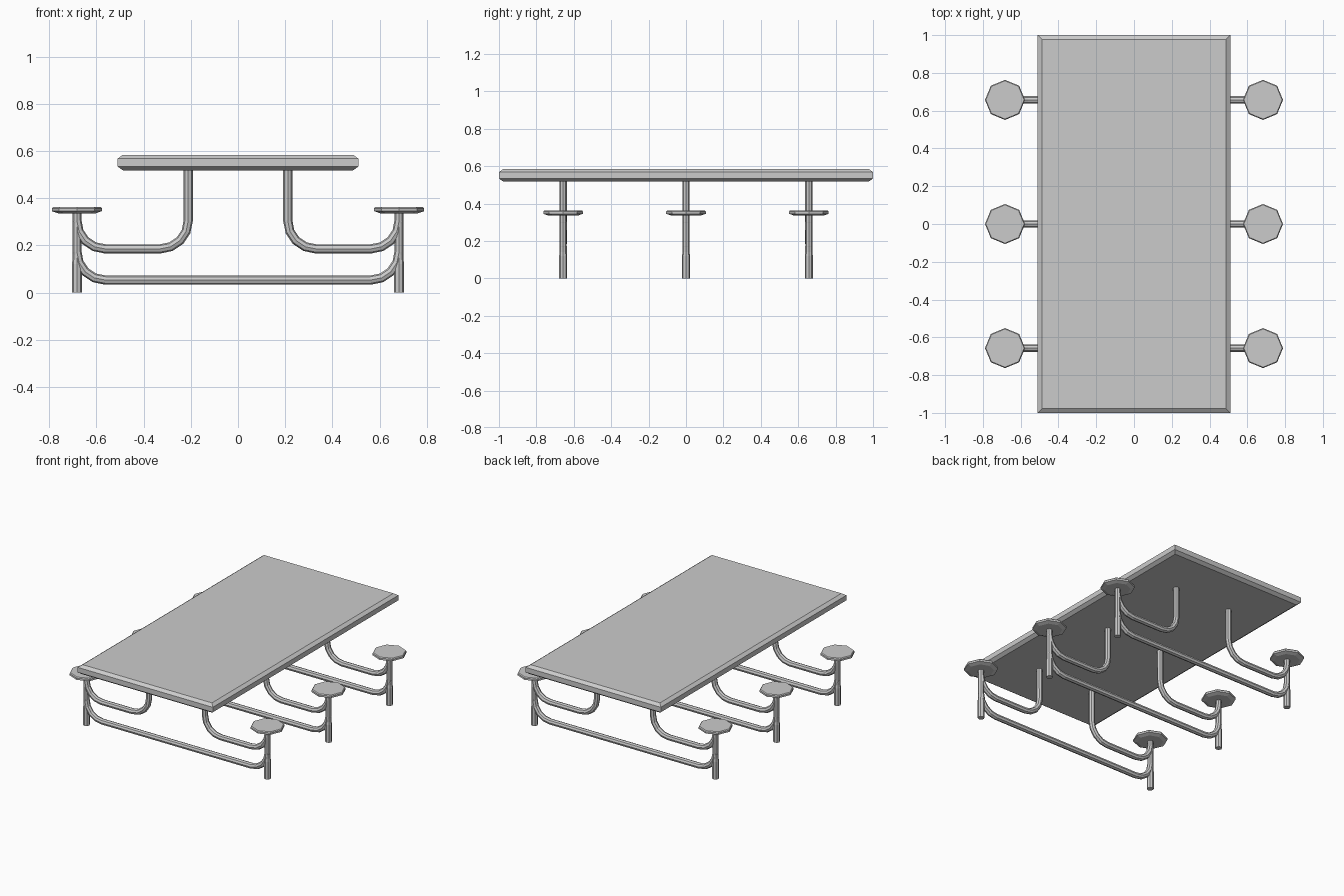
import bpy
from math import sin, cos, pi
from mathutils import Vector

if "Cube" in bpy.data.objects:
    bpy.data.objects.remove(bpy.data.objects["Cube"])

SIDES = 8
FRAME_Y = (-0.657, 0.0, 0.657)
SEAT_X = 0.683


def loft(name, rings):
    """Skin a list of equal-length vertex rings and cap both ends."""
    n = len(rings[0])
    verts = [p for ring in rings for p in ring]
    faces = [(k * n + i, k * n + (i + 1) % n, (k + 1) * n + (i + 1) % n, (k + 1) * n + i)
             for k in range(len(rings) - 1) for i in range(n)]
    faces += [tuple(reversed(range(n))), tuple(range(len(verts) - n, len(verts)))]
    mesh = bpy.data.meshes.new(name)
    mesh.from_pydata(verts, [], faces)
    obj = bpy.data.objects.new(name, mesh)
    bpy.context.collection.objects.link(obj)
    return obj


def lathe(name, x, y, profile):
    return loft(name, [[(x + r * cos(2 * pi * i / SIDES), y + r * sin(2 * pi * i / SIDES), z)
                        for i in range(SIDES)] for r, z in profile])


def tube(name, path, y, radius=0.0195):
    """Sweep an octagon along a path in the xz plane."""
    pts = [Vector((x, y, z)) for x, z in path]
    across = Vector((0, 1, 0))
    rings = []
    for k, p in enumerate(pts):
        tangent = (pts[min(k + 1, len(pts) - 1)] - pts[max(k - 1, 0)]).normalized()
        if 0 < k < len(pts) - 1:
            tangent = ((p - pts[k - 1]).normalized() + (pts[k + 1] - p).normalized()).normalized()
        side = tangent.cross(across)
        rings.append([p + radius * (side * cos(2 * pi * i / SIDES) + across * sin(2 * pi * i / SIDES))
                      for i in range(SIDES)])
    return loft(name, rings)


def arc(cx, cz, start, end, r=0.12, steps=4):
    angles = [start + (end - start) * i / steps for i in range(steps + 1)]
    return [(cx + r * cos(a), cz + r * sin(a)) for a in angles]


# Tabletop with chamfered rim
loft("tabletop", [[(sx * (0.51 - d), sy * (1.0 - d), z)
                   for sx, sy in ((-1, -1), (1, -1), (1, 1), (-1, 1))]
                  for d, z in ((0.022, 0.518), (0, 0.534), (0, 0.568), (0.022, 0.584))])

for y in FRAME_Y:
    # Floor rail, curving up into the posts
    tube("floor_rail", arc(-0.563, 0.173, pi, 1.5 * pi) + arc(0.563, 0.173, 1.5 * pi, 2 * pi), y)
    for s in (-1, 1):
        # Post with thicker foot sleeve
        lathe("post", s * SEAT_X, y,
              [(0.0215, 0), (0.0215, 0.12), (0.0185, 0.14), (0.0185, 0.345)])
        # Octagonal stool seat
        lathe("seat", s * SEAT_X, y,
              [(0.08, 0.336), (0.106, 0.345), (0.106, 0.357), (0.101, 0.363)])
        # Arm from post to underside of table
        path = arc(-0.563, 0.305, pi, 1.5 * pi) + arc(-0.331, 0.305, 1.5 * pi, 2 * pi)
        path.append((-0.211, 0.525))
        if s > 0:
            path = [(-x, z) for x, z in reversed(path)]
        tube("table_arm", path, y)
